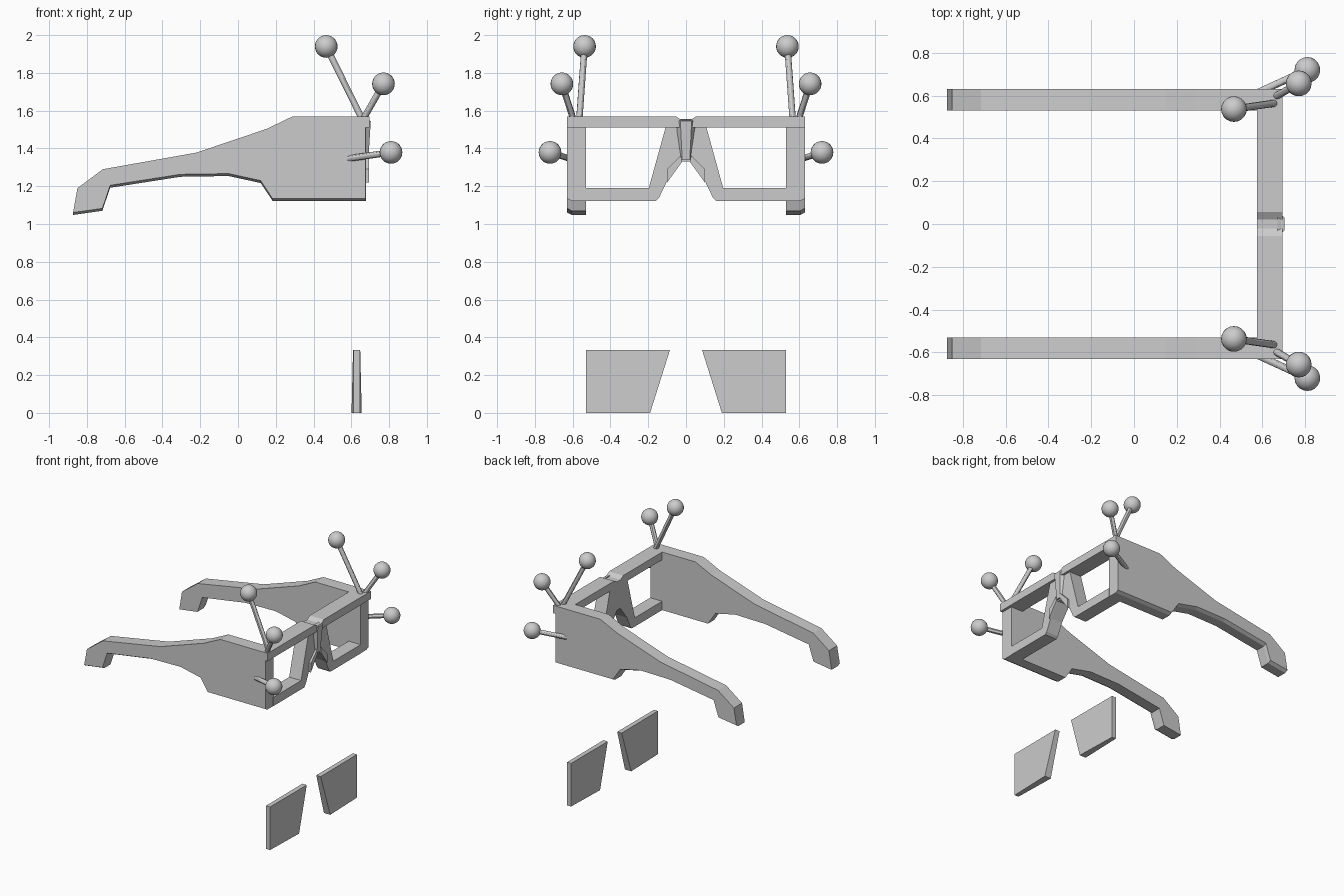
import bpy, bmesh
from mathutils import Vector

if "Cube" in bpy.data.objects:
    bpy.data.objects.remove(bpy.data.objects["Cube"])


def loft(name, rings, mirror=False):
    """Solid made by joining equal-length outlines, capped at both ends."""
    bm = bmesh.new()
    vs = [[bm.verts.new(p) for p in r] for r in rings]
    n = len(vs[0])
    for a, b in zip(vs, vs[1:]):
        for i in range(n):
            j = (i + 1) % n
            bm.faces.new((a[i], a[j], b[j], b[i]))
    bm.faces.new(vs[0])
    bm.faces.new(vs[-1])
    bmesh.ops.recalc_face_normals(bm, faces=bm.faces)
    return finish(name, bm, mirror)


def finish(name, bm, mirror):
    me = bpy.data.meshes.new(name)
    bm.to_mesh(me)
    bm.free()
    ob = bpy.data.objects.new(name, me)
    bpy.context.collection.objects.link(ob)
    if mirror:
        m = ob.modifiers.new("mirror", "MIRROR")
        m.use_axis = (False, True, False)
        m.use_mirror_merge = False
    return ob


def smooth(ob):
    bpy.ops.object.select_all(action='DESELECT')
    bpy.context.view_layer.objects.active = ob
    ob.select_set(True)
    bpy.ops.object.shade_smooth_by_angle()


def plate(name, pts, x0, x1, mirror=False):
    """YZ outline extruded along x."""
    return loft(name, [[(x, y, z) for y, z in pts] for x in (x0, x1)], mirror)


def symmetric(half):
    return half + [(-y, z) for y, z in reversed(half)]


# temple arms, with a small chamfer along the outer lower edge
top = [(-.873, 1.048), (-.85, 1.19), (-.715, 1.29), (-.22, 1.378), (.15, 1.503), (.29, 1.57), (.675, 1.57)]
low = [(.675, 1.122), (.183, 1.122), (.12, 1.217), (-.05, 1.254), (-.305, 1.25), (-.677, 1.192), (-.718, 1.07)]


def arm_ring(y, lift):
    pts = [(x, y, z) for x, z in top + [(x, z + lift) for x, z in low]]
    pts[0] = (top[0][0], y, top[0][1] + lift)
    return pts


loft("temple_arm", [arm_ring(.53, 0), arm_ring(.605, 0), arm_ring(.63, .013)], True)

# brow bar with a shallow notch in the middle
plate("brow_bar", symmetric([(.63, 1.51), (.63, 1.57), (.055, 1.57), (.022, 1.55)]), .575, .695)

# lower rims and nose bridge in one piece
plate("lower_rim", symmetric([(.108, 1.512), (.197, 1.19), (.535, 1.19), (.535, 1.122), (.16, 1.122),
                              (.143, 1.138), (.10, 1.228), (.02, 1.33)]), .575, .677)

# raised nose pads and centre ridge
plate("nose_pad", [(.02, 1.33), (.10, 1.22), (.10, 1.29), (.028, 1.363)], .67, .693, True)
ridge = [[(.67, y, z) for y, z in symmetric([(.06, 1.34), (.06, 1.555)])],
         [(.703, y, z) for y, z in symmetric([(.03, 1.35), (.03, 1.545)])]]
ridge[0][0] = (.67, .028, 1.34)
ridge[0][3] = (.67, -.028, 1.34)
ridge[1][0] = (.69, .02, 1.34)
ridge[1][3] = (.69, -.02, 1.34)
loft("bridge_ridge", ridge, True).modifiers.clear()

# loose lenses, slightly thicker at the inner lower corner
lens = [(.53, 0, .017), (.53, .333, .017), (.085, .333, .019), (.19, 0, .027)]
loft("lens", [[(.628 + s * t, y, z) for y, z, t in lens] for s in (-1, 1)], True)

# tracking markers: a ball on a thin stem
markers = [((.66, .565, 1.55), (.467, .537, 1.94)),
           ((.66, .595, 1.55), (.77, .657, 1.742)),
           ((.56, .605, 1.343), (.81, .72, 1.379))]
for k, (a, b) in enumerate(markers, 1):
    a, b = Vector(a), Vector(b)
    d = b - a
    bm = bmesh.new()
    bmesh.ops.create_cone(bm, cap_ends=True, segments=12, radius1=.017, radius2=.017, depth=d.length)
    bm.transform(d.to_track_quat('Z', 'Y').to_matrix().to_4x4())
    bmesh.ops.translate(bm, vec=(a + b) / 2, verts=bm.verts)
    smooth(finish(f"marker_stem_{k}", bm, True))
    bm = bmesh.new()
    bmesh.ops.create_uvsphere(bm, u_segments=20, v_segments=14, radius=.06)
    bmesh.ops.translate(bm, vec=b, verts=bm.verts)
    smooth(finish(f"marker_ball_{k}", bm, True))
